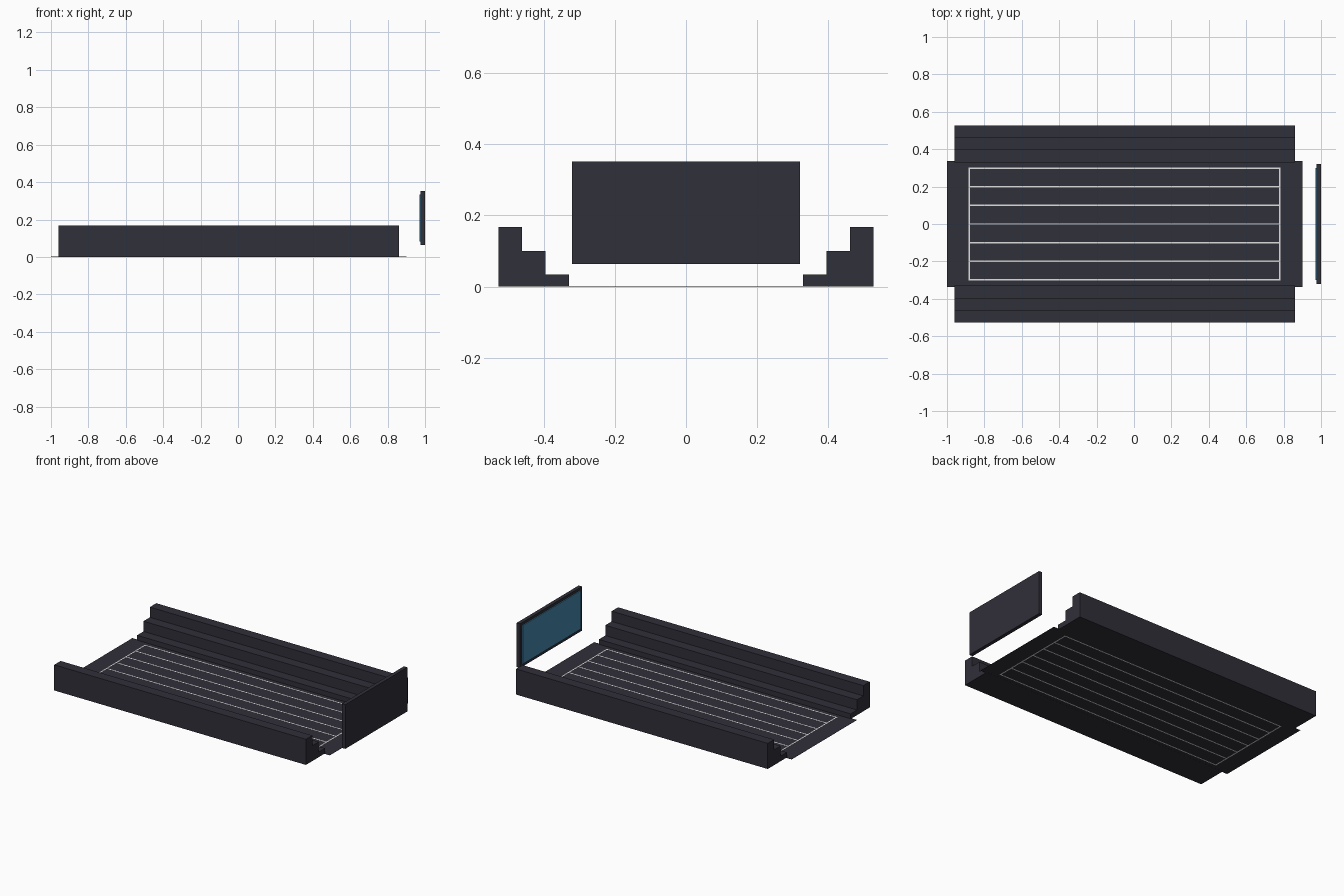
import bpy
import bmesh

cube = bpy.data.objects.get("Cube")
if cube:
    bpy.data.objects.remove(cube, do_unlink=True)


def material(name, r, g, b):
    mat = bpy.data.materials.new(name)
    mat.use_nodes = True
    mat.diffuse_color = (r, g, b, 1)
    mat.node_tree.nodes["Principled BSDF"].inputs["Base Color"].default_value = (r, g, b, 1)
    return mat


charcoal = material("charcoal", 0.03, 0.029, 0.041)
white = material("line white", 0.75, 0.75, 0.75)
blue = material("screen blue", 0.06, 0.25, 0.43)


def finish(name, bm, mat):
    bmesh.ops.recalc_face_normals(bm, faces=bm.faces)
    mesh = bpy.data.meshes.new(name)
    bm.to_mesh(mesh)
    bm.free()
    mesh.materials.append(mat)
    obj = bpy.data.objects.new(name, mesh)
    bpy.context.collection.objects.link(obj)
    return obj


def box(name, xs, ys, zs, mat):
    bm = bmesh.new()
    bmesh.ops.create_cube(bm, size=1)
    for v in bm.verts:
        v.co = [lo if c < 0 else hi for c, (lo, hi) in zip(v.co, (xs, ys, zs))]
    return finish(name, bm, mat)


def stand(name, side):
    """Three-step stand: a stepped profile extruded along x."""
    tread, rise, outer = 0.066, 0.0335, 0.527
    inner = outer - 3 * tread
    profile = [(inner, 0)]
    for i in range(3):
        z = rise * (2 * i + 1)
        profile += [(inner + i * tread, z), (inner + (i + 1) * tread, z)]
    profile.append((outer, 0))
    bm = bmesh.new()
    face = bm.faces.new([bm.verts.new((-0.96, side * y, z)) for y, z in profile])
    swept = bmesh.ops.extrude_face_region(bm, geom=[face])["geom"]
    bmesh.ops.translate(bm, vec=(1.82, 0, 0),
                        verts=[g for g in swept if isinstance(g, bmesh.types.BMVert)])
    return finish(name, bm, charcoal)


# Track floor
box("floor", (-1, 0.9), (-0.337, 0.337), (0.0005, 0.0015), charcoal)

# Lane markings, showing on both sides of the floor
x0, x1, half = -0.88, 0.78, 0.004
for i in range(7):
    y = -0.297 + i * 0.099
    box(f"lane_line_{i + 1}", (x0, x1), (y - half, y + half), (0, 0.002), white)
for name, x in (("start_line", x0), ("finish_line", x1)):
    box(name, (x - half, x + half), (-0.301, 0.301), (0, 0.0022), white)

# Stepped stands along both sides
stand("front_stand", -1)
stand("back_stand", 1)

# Display board at the end, its screen facing the track
box("board", (0.976, 1), (-0.32, 0.32), (0.063, 0.352), charcoal)
box("screen", (0.97, 0.977), (-0.299, 0.299), (0.083, 0.334), blue)
